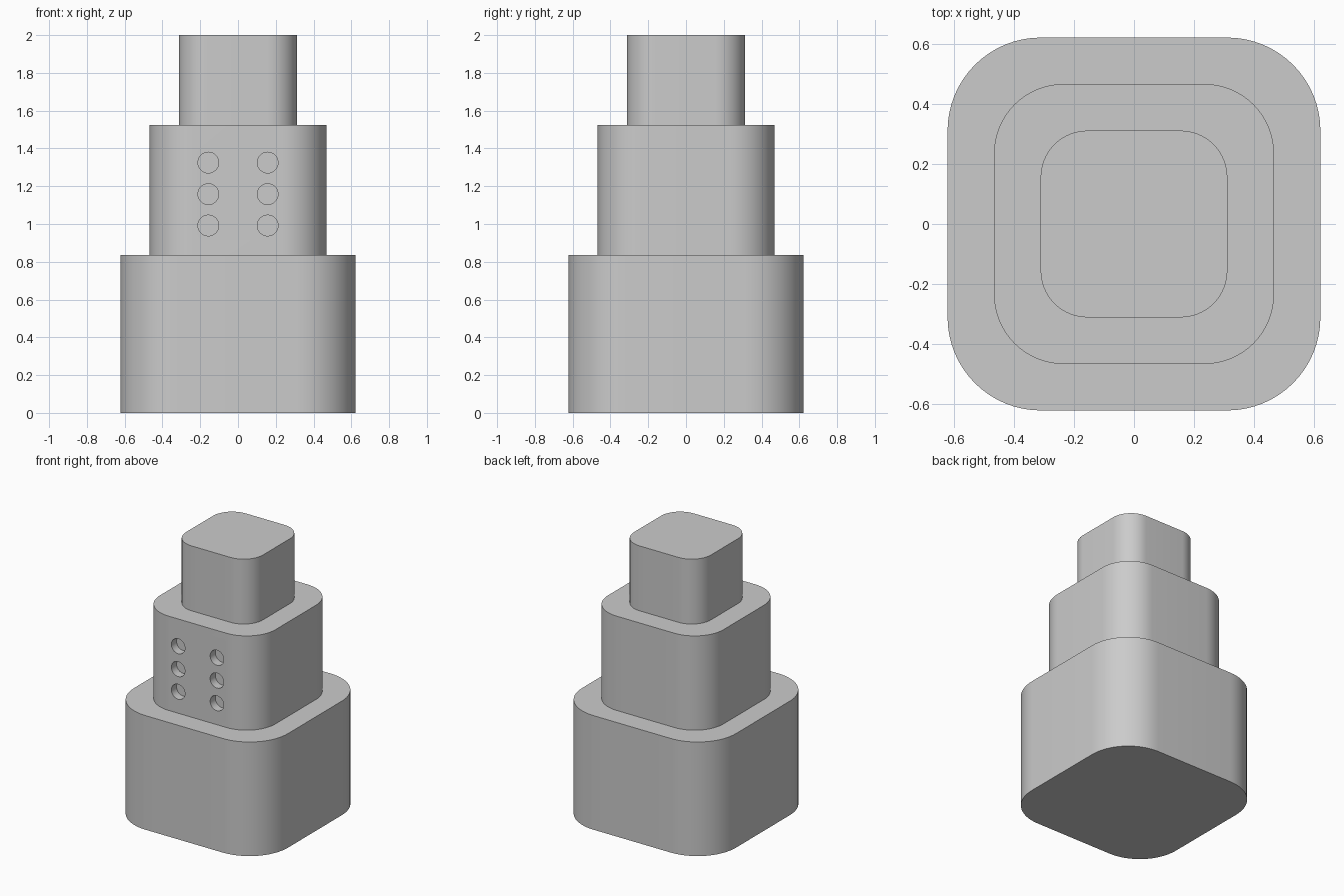
import bpy
import bmesh
import math

cube = bpy.data.objects.get("Cube")
if cube:
    bpy.data.objects.remove(cube, do_unlink=True)

grey = bpy.data.materials.new("light_grey")
grey.use_nodes = True
colour = (0.6, 0.6, 0.6, 1)
grey.diffuse_color = colour
grey.node_tree.nodes["Principled BSDF"].inputs["Base Color"].default_value = colour


def new_object(name, bm):
    mesh = bpy.data.meshes.new(name)
    bm.to_mesh(mesh)
    bm.free()
    mesh.materials.append(grey)
    obj = bpy.data.objects.new(name, mesh)
    bpy.context.collection.objects.link(obj)
    return obj


def rounded_tier(name, half, bottom, top):
    """Square block whose upright edges are rounded by half its half-width."""
    bm = bmesh.new()
    bmesh.ops.create_cube(bm, size=1)
    for v in bm.verts:
        v.co.x *= 2 * half
        v.co.y *= 2 * half
        v.co.z = top if v.co.z > 0 else bottom
    upright = [e for e in bm.edges
               if abs(e.verts[0].co.z - e.verts[1].co.z) > 0.1]
    bmesh.ops.bevel(bm, geom=upright, offset=half / 2, offset_type='OFFSET',
                    segments=16, profile=0.5, affect='EDGES')
    return new_object(name, bm)


def smooth(obj):
    bpy.ops.object.select_all(action='DESELECT')
    obj.select_set(True)
    bpy.context.view_layer.objects.active = obj
    bpy.ops.object.shade_smooth_by_angle(angle=math.radians(30))


# Three stacked tiers
base = rounded_tier("base_tier", 0.623, 0, 0.835)
middle = rounded_tier("middle_tier", 0.468, 0.835, 1.525)
top = rounded_tier("top_tier", 0.312, 1.525, 2)

# Six round blind holes in the front of the middle tier
HOLE_RADIUS, HOLE_DEPTH = 0.055, 0.06
bm = bmesh.new()
for x in (-0.157, 0.157):
    for z in (0.992, 1.158, 1.325):
        ring = bmesh.ops.create_cone(bm, cap_ends=True, segments=32,
                                     radius1=HOLE_RADIUS, radius2=HOLE_RADIUS,
                                     depth=2 * HOLE_DEPTH)["verts"]
        for v in ring:
            cx, cy, cz = v.co
            v.co = (x + cx, -0.468 - cz, z + cy)
bmesh.ops.recalc_face_normals(bm, faces=bm.faces)
cutter = new_object("hole_cutter", bm)

# Cut the holes into the mesh, then drop the cutter
cut = middle.modifiers.new("holes", 'BOOLEAN')
cut.operation = 'DIFFERENCE'
cut.solver = 'EXACT'
cut.object = cutter
bpy.context.view_layer.objects.active = middle
bpy.ops.object.modifier_apply(modifier=cut.name)
bpy.data.objects.remove(cutter, do_unlink=True)

for tier in (base, middle, top):
    smooth(tier)
